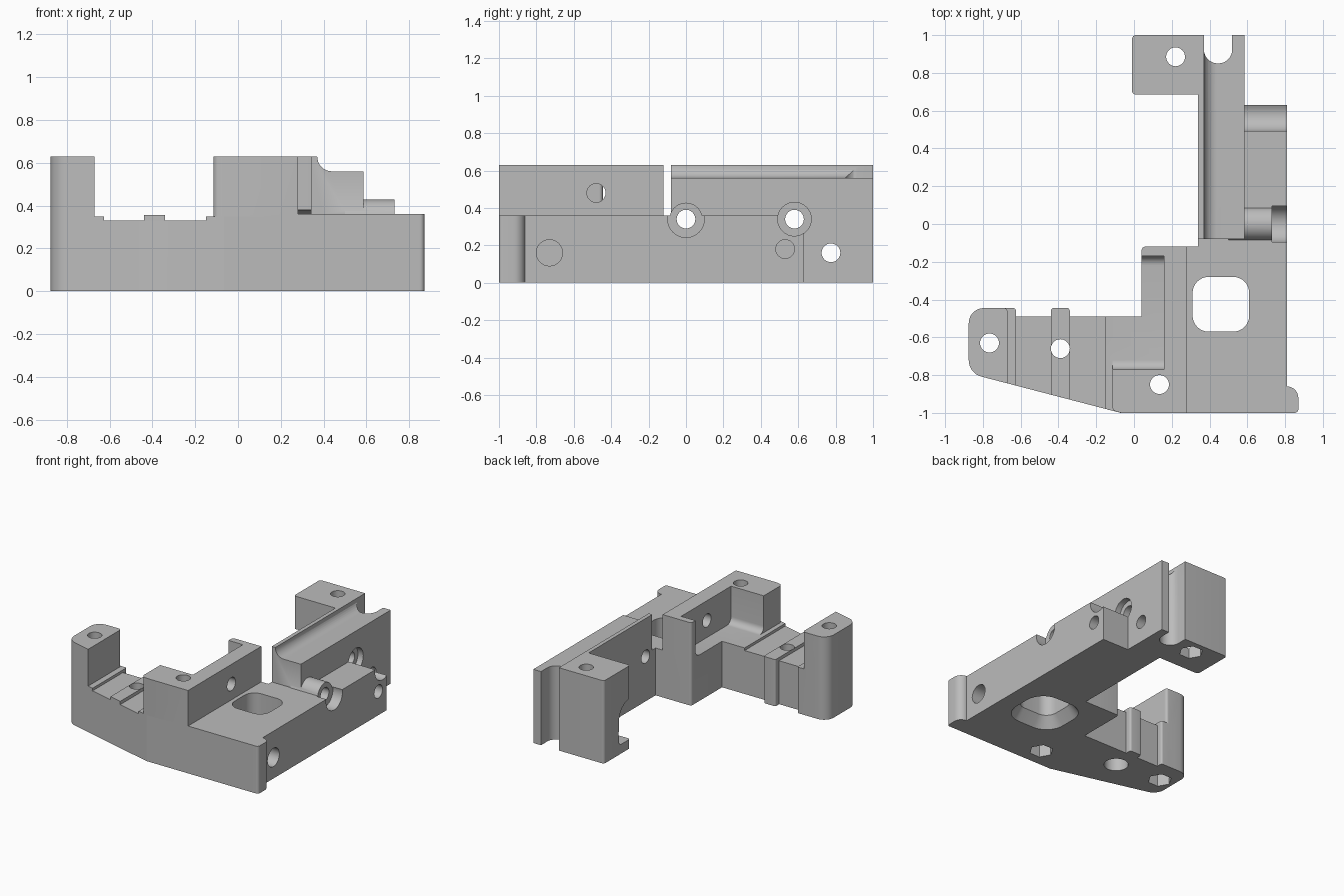
import bpy, bmesh, math
from mathutils import Vector

if "Cube" in bpy.data.objects:
    bpy.data.objects.remove(bpy.data.objects["Cube"])

grey = bpy.data.materials.new("plain grey")
grey.use_nodes = True
GREY = (0.5, 0.5, 0.5, 1)
grey.diffuse_color = GREY
grey.node_tree.nodes["Principled BSDF"].inputs["Base Color"].default_value = GREY

AXES = {"x": lambda a, b, h: (h, a, b),
        "y": lambda a, b, h: (a, h, b),
        "z": lambda a, b, h: (a, b, h)}


def rounded(points, steps=8):
    """Outline whose corners given as (a, b, radius) become arcs."""
    out = []
    for i, p in enumerate(points):
        c = Vector(p[:2])
        if len(p) == 2:
            out.append(c)
            continue
        u = (Vector(points[i - 1][:2]) - c).normalized()
        v = (Vector(points[(i + 1) % len(points)][:2]) - c).normalized()
        half = u.angle(v) / 2
        r = p[2]
        mid = c + (u + v).normalized() * r / math.sin(half)
        s = c + u * r / math.tan(half) - mid
        e = c + v * r / math.tan(half) - mid
        for k in range(steps + 1):
            t = k / steps
            w = math.pi - 2 * half
            out.append(mid + (s * math.sin((1 - t) * w) + e * math.sin(t * w)) / math.sin(w))
    return out


def loft(name, low, high, h0, h1, axis="z"):
    """Solid between two matching outlines."""
    bm = bmesh.new()
    f = AXES[axis]
    a = [bm.verts.new(f(p[0], p[1], h0)) for p in low]
    b = [bm.verts.new(f(p[0], p[1], h1)) for p in high]
    n = len(a)
    bm.faces.new(a)
    bm.faces.new(b)
    for i in range(n):
        j = (i + 1) % n
        bm.faces.new((a[i], a[j], b[j], b[i]))
    bmesh.ops.recalc_face_normals(bm, faces=bm.faces)
    mesh = bpy.data.meshes.new(name)
    bm.to_mesh(mesh)
    bm.free()
    mesh.materials.append(grey)
    ob = bpy.data.objects.new(name, mesh)
    bpy.context.collection.objects.link(ob)
    return ob


def prism(name, points, h0, h1, axis="z"):
    line = rounded(points)
    return loft(name, line, line, h0, h1, axis)


def rect(a0, a1, b0, b1, *r):
    return [(a0, b0, *r), (a1, b0, *r), (a1, b1, *r), (a0, b1, *r)]


def rod(name, a, b, r, h0, h1, axis="z", sides=32):
    ring = [(a + r * math.cos(math.tau * k / sides), b + r * math.sin(math.tau * k / sides))
            for k in range(sides)]
    return loft(name, ring, ring, h0, h1, axis)


def combine(target, part, operation):
    mod = target.modifiers.new(operation, "BOOLEAN")
    mod.operation = operation
    mod.solver = "EXACT"
    mod.object = part
    bpy.context.view_layer.objects.active = target
    bpy.ops.object.modifier_apply(modifier=mod.name)
    bpy.data.objects.remove(part)


def slant(x):
    """Front edge of the tapering arm."""
    return -0.81 - (x + 0.8) * 0.26


# Main plate
body = prism("bracket_body", [(0.2, -1), (0.81, -1), (0.81, 0.63), (0.4, 0.63),
                              (0.4, -0.12), (0.2, -0.12)], 0, 0.36)

solids = [
    # Arm with its raised bars and end post
    prism("arm", [(-0.7, slant(-0.7)), (-0.07, -1), (0.22, -1), (0.22, -0.49),
                  (-0.7, -0.49)], 0, 0.33),
    prism("arm_root", [(-0.15, slant(-0.15)), (-0.07, -1), (0.22, -1), (0.22, -0.49),
                       (-0.15, -0.49)], 0, 0.35),
    prism("arm_bar", [(-0.44, slant(-0.44)), (-0.34, slant(-0.34)), (-0.34, -0.445, 0.015),
                      (-0.44, -0.445, 0.015)], 0, 0.355),
    prism("post_foot", [(-0.75, slant(-0.75)), (-0.625, slant(-0.625)),
                        (-0.625, -0.445, 0.015), (-0.75, -0.445)], 0, 0.35),
    prism("end_post", [(-0.875, slant(-0.875), 0.09), (-0.67, slant(-0.67)),
                       (-0.67, -0.445, 0.02), (-0.875, -0.445, 0.08)], 0, 0.63),
    # Tall front clamp
    prism("clamp", [(-0.115, slant(-0.115), 0.03), (-0.065, -1), (0.28, -1), (0.28, -0.12),
                    (0.04, -0.12, 0.02), (0.04, -0.49), (-0.115, -0.49)], 0, 0.63),
    # Corner tab
    prism("corner_tab", [(0.75, -1), (0.87, -1, 0.02), (0.87, -0.86, 0.06),
                         (0.75, -0.86)], 0, 0.36),
    # Long rail with a rounded step, and the block at its rear
    prism("rail", [(0.34, 0), (0.585, 0), (0.585, 0.56), (0.37, 0.56, 0.069),
                   (0.37, 0.63), (0.34, 0.63)], -0.08, 1, "y"),
    prism("rail_root", rect(0.34, 0.5, -0.2, 0.1), 0, 0.36),
    prism("rear_block", [(-0.01, 0.685, 0.02), (0.36, 0.685), (0.36, 1),
                         (-0.01, 1, 0.02)], 0, 0.63),
    # Screw boss on the side
    rod("boss", 0, 0.34, 0.088, 0.5, 0.73, "x"),
]
for part in solids:
    combine(body, part, "UNION")

window = rect(0.31, 0.61, -0.57, -0.28, 0.085)
cuts = [
    # Clamp pocket, rail end slot, rear block undercut
    prism("pocket", [(-0.77, 0.35, 0.05), (-0.17, 0.35, 0.05), (-0.17, 0.8), (-0.77, 0.8)],
          -0.2, 0.16, "x"),
    prism("slot", [(0.37, 0.85, 0.074), (0.52, 0.85, 0.074), (0.52, 1.1), (0.37, 1.1)], -0.1, 0.8),
    prism("undercut", [(0.6, 0.07), (0.82, 0.07, 0.03), (0.82, 0.38, 0.13), (0.6, 0.38)],
          -0.1, 0.34, "x"),
    # Window with a flared underside
    prism("window", window, -0.1, 0.5),
    loft("window_flare", rounded(rect(0.24, 0.68, -0.64, -0.21, 0.155)), rounded(window),
         -0.01, 0.08),
    # Side holes and counterbores
    rod("boss_recess", 0, 0.34, 0.098, 0.73, 0.9, "x"),
    rod("boss_hole", 0, 0.34, 0.05, 0.2, 0.9, "x"),
    rod("rear_recess", 0.58, 0.34, 0.09, 0.54, 0.9, "x"),
    rod("rear_hole", 0.58, 0.34, 0.05, 0.2, 0.9, "x"),
    rod("blind_hole", 0.53, 0.18, 0.05, 0.6, 0.9, "x"),
    rod("rail_hole", 0.775, 0.16, 0.05, -0.1, 0.9, "x"),
    rod("clamp_hole", -0.48, 0.48, 0.05, 0.1, 0.4, "x"),
    rod("side_hole", -0.73, 0.16, 0.07, 0.4, 0.95, "x"),
]
# Vertical bolt holes with nut pockets underneath
for x, y, sides in ((0.135, -0.85, 6), (-0.765, -0.63, 6), (-0.39, -0.66, 32), (0.22, 0.885, 6)):
    cuts.append(rod("bolt_hole", x, y, 0.05, -0.1, 0.8))
    cuts.append(rod("nut_pocket", x, y, 0.085, -0.1, 0.1, sides=sides))
for part in cuts:
    combine(body, part, "DIFFERENCE")

bpy.ops.object.select_all(action="DESELECT")
body.select_set(True)
bpy.context.view_layer.objects.active = body
bpy.ops.object.shade_smooth_by_angle(angle=math.radians(30))
